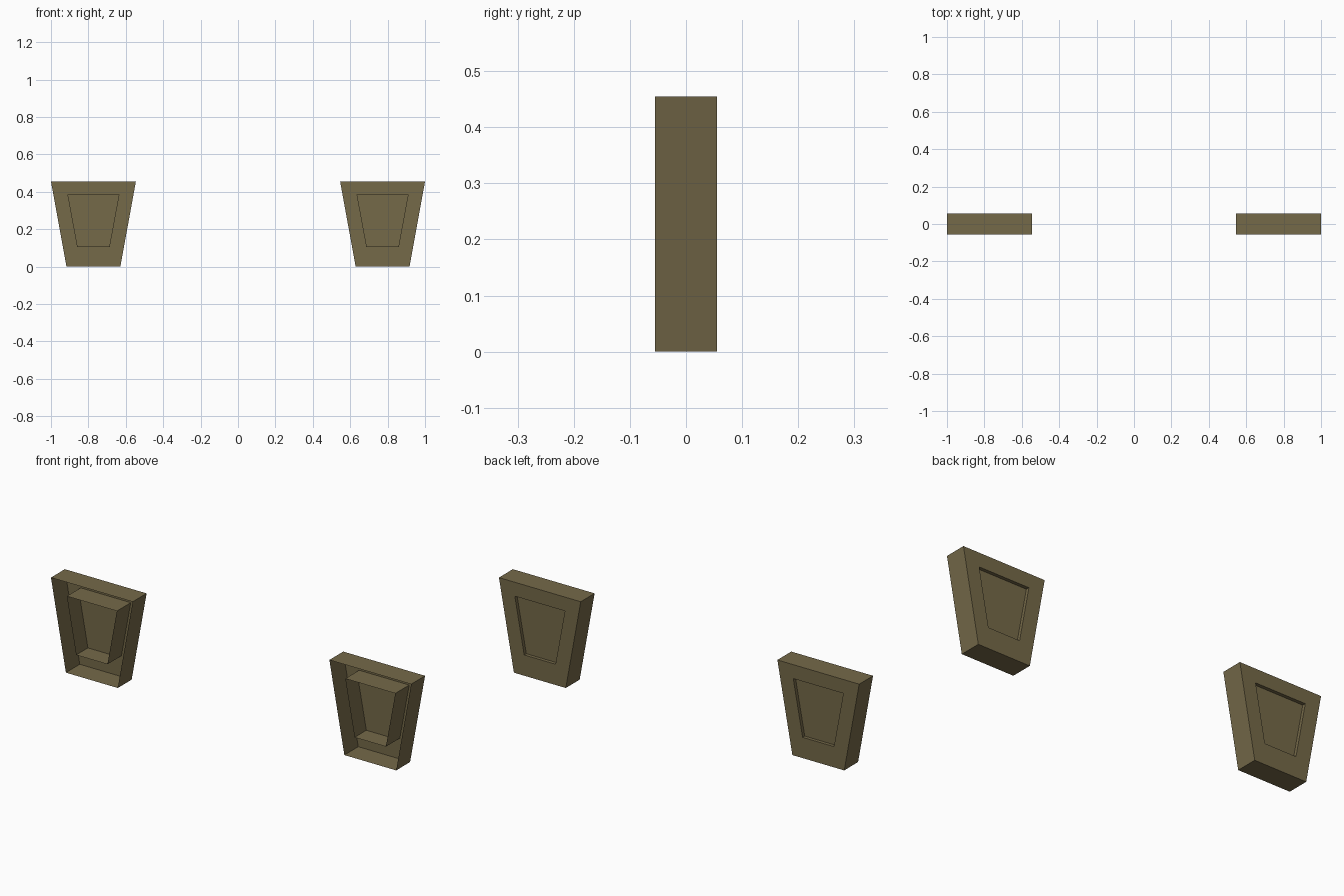
import bpy, bmesh

if "Cube" in bpy.data.objects:
    bpy.data.objects.remove(bpy.data.objects["Cube"])

mat = bpy.data.materials.new("olive_brown")
mat.diffuse_color = (0.178, 0.142, 0.066, 1)
mat.use_nodes = True
mat.node_tree.nodes["Principled BSDF"].inputs["Base Color"].default_value = mat.diffuse_color

FRONT, BACK, PANEL = -0.055, 0.055, 0.038
CX = 0.773
# trapezoids: bottom half width, top half width, bottom z, top z
OUTER = (0.144, 0.227, 0.0, 0.455)
INNER = (0.087, 0.139, 0.104, 0.385)


def ring(bm, trap, y):
    b, t, z0, z1 = trap
    return [bm.verts.new(p) for p in ((-b, y, z0), (b, y, z0), (t, y, z1), (-t, y, z1))]


def bridge(bm, a, b):
    for i in range(4):
        j = (i + 1) % 4
        bm.faces.new((a[i], a[j], b[j], b[i]))


def tapered_block(name, x):
    bm = bmesh.new()
    # open-fronted outer shell with a back border
    outer_front = ring(bm, OUTER, FRONT)
    outer_back = ring(bm, OUTER, BACK)
    inner_back = ring(bm, INNER, BACK)
    bridge(bm, outer_front, outer_back)
    bridge(bm, outer_back, inner_back)
    # inner sleeve reaching the front, closed by a recessed panel
    panel = ring(bm, INNER, PANEL)
    inner_front = ring(bm, INNER, FRONT)
    bridge(bm, inner_back, panel)
    bridge(bm, panel, inner_front)
    bm.faces.new(panel[::-1])
    me = bpy.data.meshes.new(name)
    bm.to_mesh(me)
    bm.free()
    me.materials.append(mat)
    ob = bpy.data.objects.new(name, me)
    ob.location.x = x
    bpy.context.collection.objects.link(ob)


for side, s in (("left", -1), ("right", 1)):
    tapered_block(side + "_tapered_block", s * CX)
